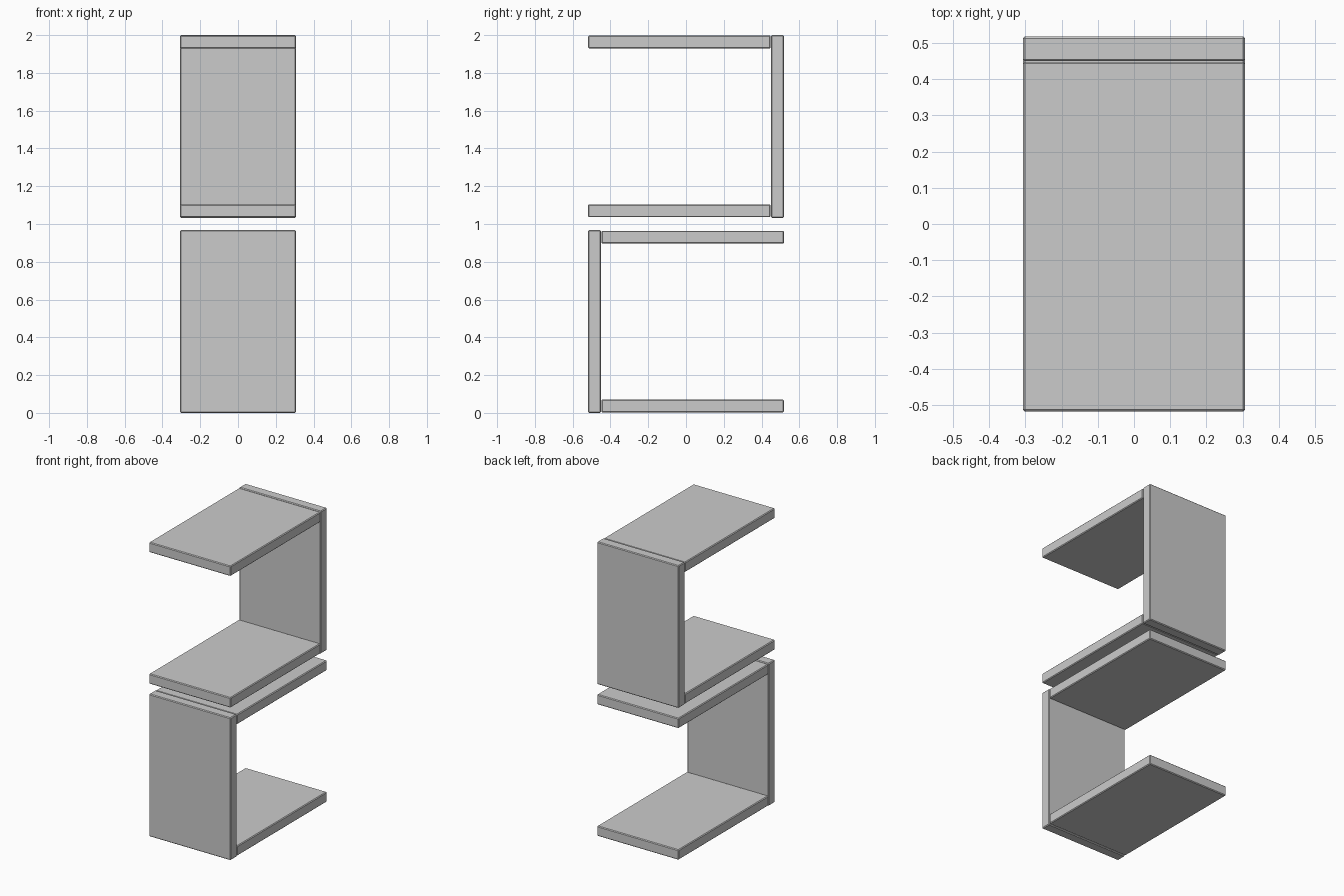
import bpy, bmesh
from mathutils import Matrix, Vector

if "Cube" in bpy.data.objects:
    bpy.data.objects.remove(bpy.data.objects["Cube"])

WIDTH, LENGTH, THICK = 0.613, 0.967, 0.068
HALF_DEPTH = 0.518
INSET = 0.003
BEVEL = 0.005


def panel(name, size, centre):
    """Board with a small flat chamfer on every edge."""
    bm = bmesh.new()
    bmesh.ops.create_cube(bm, size=1, matrix=Matrix.Diagonal((*size, 1)))
    bmesh.ops.bevel(bm, geom=bm.edges[:], offset=BEVEL, segments=1,
                    affect='EDGES', profile=0.5)
    bmesh.ops.recalc_face_normals(bm, faces=bm.faces[:])
    mesh = bpy.data.meshes.new(name)
    bm.to_mesh(mesh)
    bm.free()
    obj = bpy.data.objects.new(name, mesh)
    obj.location = Vector(centre)
    bpy.context.collection.objects.link(obj)


# Two C-shaped units, open in opposite directions
for unit, side, z0 in (("lower", -1, 0.0), ("upper", 1, 2.0 - LENGTH)):
    # upright panel
    panel(unit + "_upright", (WIDTH, THICK, LENGTH),
          (0, side * (HALF_DEPTH - THICK / 2), z0 + LENGTH / 2))
    # bottom and top shelves, butted against the upright
    shelf_len = 2 * HALF_DEPTH - THICK - 0.002
    shelf_y = -side * (HALF_DEPTH - shelf_len / 2)
    for level, z in (("bottom", z0 + INSET + THICK / 2),
                     ("top", z0 + LENGTH - INSET - THICK / 2)):
        panel(f"{unit}_{level}_shelf", (WIDTH, shelf_len, THICK),
              (0, shelf_y, z))
